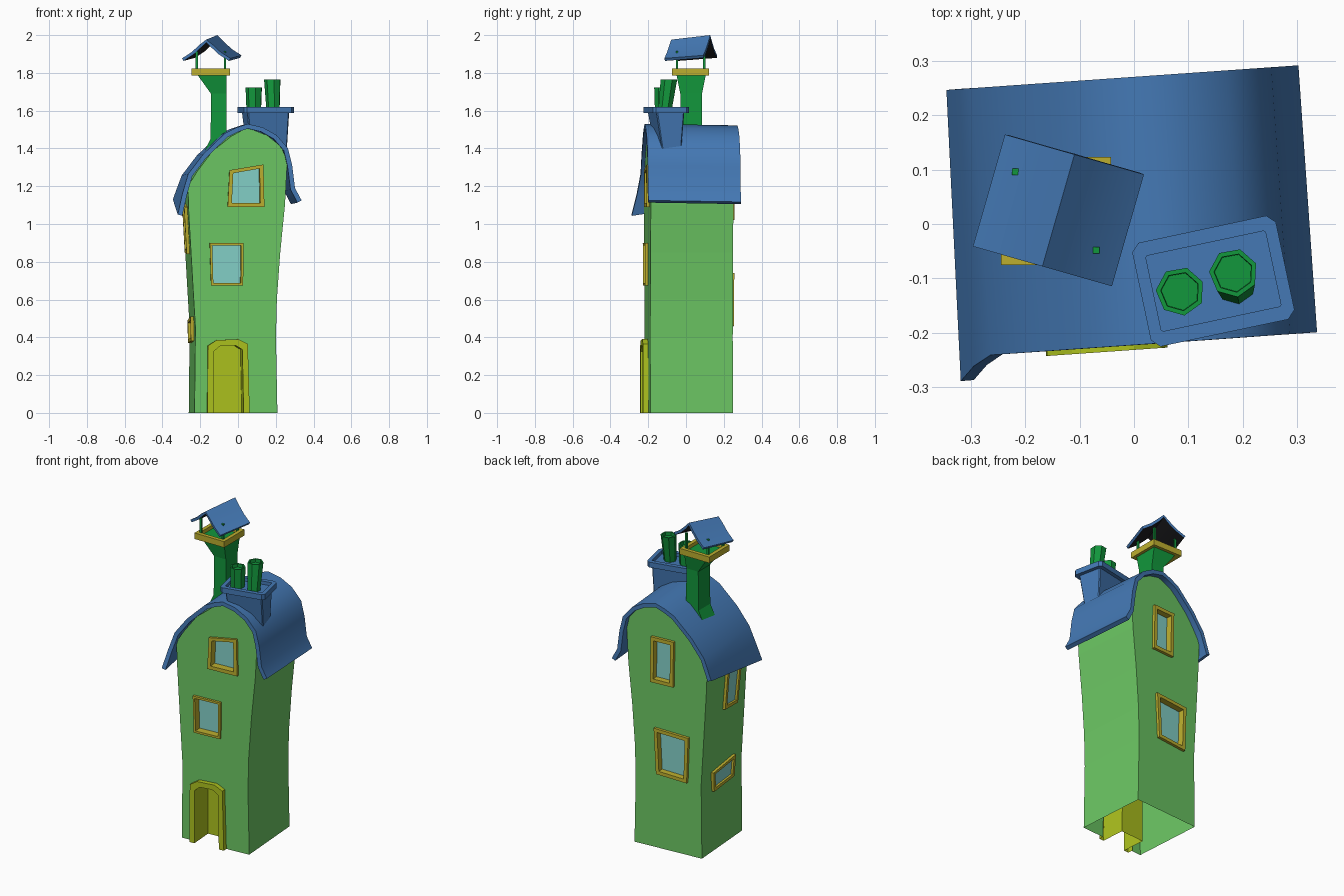
import bpy, bmesh, math
from mathutils import Matrix, Vector

if "Cube" in bpy.data.objects:
    bpy.data.objects.remove(bpy.data.objects["Cube"])

def mat(name, c):
    m = bpy.data.materials.new(name)
    m.diffuse_color = (*c, 1)
    m.use_nodes = True
    m.node_tree.nodes["Principled BSDF"].inputs["Base Color"].default_value = m.diffuse_color
    return m

WALL = mat("light_green", (.15, .57, .126))
BLUE = mat("roof_blue", (.058, .19, .46))
GREEN = mat("chimney_green", (.006, .31, .045))
YELLOW = mat("frame_yellow", (.51, .43, .028))
DOOR = mat("door_chartreuse", (.42, .54, .013))
GLASS = mat("window_glass", (.23, .64, .58))
DARK = mat("dark_underside", (.012, .012, .014))

TWIST = Matrix.Rotation(math.radians(4), 4, 'Z')   # the house stands slightly turned
FRONT, BACK = -.203, .235

def finish(name, bm, mats, matrix=None, recalc=True):
    if recalc:
        bmesh.ops.recalc_face_normals(bm, faces=bm.faces[:])
    me = bpy.data.meshes.new(name)
    bm.to_mesh(me)
    bm.free()
    if matrix:
        me.transform(matrix)
    for m in mats:
        me.materials.append(m)
    ob = bpy.data.objects.new(name, me)
    bpy.context.collection.objects.link(ob)
    return ob

def loft(name, loops, mats, matrix=None, closed=True, cap0=True, cap1=True, cap_mat=0):
    """Skin a list of equal point loops, with optional end caps."""
    bm = bmesh.new()
    rows = [[bm.verts.new(p) for p in l] for l in loops]
    n = len(rows[0])
    for a, b in zip(rows, rows[1:]):
        for i in range(n if closed else n - 1):
            j = (i + 1) % n
            bm.faces.new((a[i], a[j], b[j], b[i]))
    if cap0:
        bm.faces.new(rows[0][::-1])
    if cap1:
        bm.faces.new(rows[-1]).material_index = cap_mat
    return finish(name, bm, mats, matrix)

def sheet(name, front, back, thick, mats, matrix, under=0):
    """Curved roof sheet between a front and a back profile, thickened inward."""
    bm = bmesh.new()
    f = [bm.verts.new(p) for p in front]
    b = [bm.verts.new(p) for p in back]
    for i in range(len(f) - 1):
        bm.faces.new((f[i], b[i], b[i + 1], f[i + 1]))
    ob = finish(name, bm, mats, matrix, recalc=False)
    s = ob.modifiers.new("thickness", 'SOLIDIFY')
    s.thickness, s.offset, s.material_offset = thick, -1, under
    bpy.ops.object.select_all(action='DESELECT')
    ob.select_set(True)
    bpy.context.view_layer.objects.active = ob
    bpy.ops.object.convert(target='MESH')
    bpy.ops.object.shade_smooth_by_angle(angle=math.radians(35))
    return ob

# ---- openings: outlines in wall coordinates (u, z)
front_windows = [[(-.06, 1.285), (.12, 1.315), (.125, 1.09), (-.07, 1.09)],
                 [(-.165, .90), (.015, .90), (.012, .675), (-.158, .675)]]
back_windows = [[(-.07, 1.30), (.08, 1.30), (.085, 1.02), (-.065, 1.02)],
                [(-.165, .73), (.06, .74), (.045, .46), (-.155, .45)]]
left_windows = [[(-.12, 1.09), (.03, 1.11), (.04, .85), (-.10, .84)],
                [(-.11, .51), (.13, .49), (.12, .37), (-.10, .38)]]
door = [(-.178, 0), (-.176, .355), (-.13, .385), (-.015, .39), (.036, .365), (.046, 0)]

# ---- house body: bulging profile, gables filled around the openings, open bottom
right = [(.195, 0), (.187, .4), (.192, .6), (.21, .85), (.235, 1.1), (.247, 1.33)]
arch = [(.215, 1.41), (.14, 1.47), (.035, 1.51), (-.05, 1.465), (-.15, 1.385), (-.23, 1.28)]
left = [(-.28, 1.2), (-.275, 1.05), (-.252, .65), (-.24, .45), (-.245, 0)]
profile = right + arch + left

bm = bmesh.new()
for y, holes, notch in ((FRONT, front_windows, door), (BACK, back_windows, [])):
    edges = []
    for loop in [profile + notch] + holes:
        vs = [bm.verts.new((x, y, z)) for x, z in loop]
        edges += [bm.edges.new((vs[i - 1], vs[i])) for i in range(len(vs))]
    bmesh.ops.triangle_fill(bm, use_beauty=True, edges=edges, normal=(0, 1, 0))
for a, b in zip(profile, profile[1:]):
    bm.faces.new([bm.verts.new(p) for p in ((a[0], FRONT, a[1]), (a[0], BACK, a[1]),
                                            (b[0], BACK, b[1]), (b[0], FRONT, b[1]))])
bmesh.ops.remove_doubles(bm, verts=bm.verts[:], dist=.0005)
finish("house_body", bm, [WALL], TWIST)

# ---- window and door frames
def opening(name, pts, margin, place, out, recess, mats, is_door=False):
    us, zs = [p[0] for p in pts], [p[1] for p in pts]
    cu, w, h = (min(us) + max(us)) / 2, max(us) - min(us), max(zs) - min(zs)
    cz = 0 if is_door else (min(zs) + max(zs)) / 2
    su, sz = 1 - 2 * margin / w, 1 - (1 if is_door else 2) * margin / h
    inner = [(cu + (u - cu) * su, cz + (z - cz) * sz) for u, z in pts]
    loops = [[place(u, z, d) for u, z in l] for l, d in
             ((pts, -.005), (pts, out), (inner, out), (inner, recess))]
    loft(name, loops, mats, TWIST, closed=not is_door, cap0=False, cap_mat=len(mats) - 1)

def on_front(u, z, d):
    return (u, FRONT - d, z)

def on_back(u, z, d):
    return (u, BACK + d, z)

def on_left(u, z, d):
    return (-.241 - .058 * max(0, z - .45) - d, u, z)

for i, p in enumerate(front_windows):
    opening(f"front_window_{i + 1}", p, (.022, .013)[i], on_front, .015, -.03, [YELLOW, GLASS])
for i, p in enumerate(back_windows):
    opening(f"back_window_{i + 1}", p, .022, on_back, .017, -.02, [YELLOW, GLASS])
for i, p in enumerate(left_windows):
    opening(f"left_window_{i + 1}", p, .02, on_left, .016, .003, [YELLOW, GLASS])
opening("door", door, .032, on_front, .028, -.12, [DOOR], True)

# ---- main roof: curved sheet with flared eaves, front left corner dips forward
roof = [(.322, 1.125), (.287, 1.19), (.272, 1.31), (.25, 1.40), (.19, 1.47), (.115, 1.512),
        (.035, 1.53), (-.025, 1.51), (-.085, 1.48), (-.2, 1.37), (-.28, 1.265)]
rf = [(x, -.222, z) for x, z in roof] + [(-.312, -.24, 1.16), (-.338, -.266, 1.05)]
rb = [(x, .27, z - .008) for x, z in roof] + [(-.305, .27, 1.19), (-.327, .27, 1.13)]
sheet("main_roof", rf, rb, .025, [BLUE], TWIST)

# ---- tall green chimney with a flared head
def box_loop(x0, x1, y0, y1, z):
    return [(x0, y0, z), (x1, y0, z), (x1, y1, z), (x0, y1, z)]

loft("tall_chimney", [box_loop(-.21, -.06, -.03, .085, 1.32), box_loop(-.145, -.06, -.03, .085, 1.45),
                      box_loop(-.143, -.062, -.03, .085, 1.69), box_loop(-.215, -.06, -.05, .105, 1.79)],
     [GREEN])
loft("chimney_tray", [box_loop(-.245, -.042, -.075, .123, 1.785), box_loop(-.245, -.042, -.075, .123, 1.822),
                      box_loop(-.222, -.065, -.052, .1, 1.822), box_loop(-.222, -.065, -.052, .1, 1.80)],
     [YELLOW, GREEN], cap_mat=1)
for i, (x, y) in enumerate(((-.218, -.048), (-.069, -.048), (-.218, .096), (-.069, .096))):
    loft(f"cap_post_{i + 1}", [box_loop(x - .006, x + .006, y - .006, y + .006, z) for z in (1.80, 1.915)],
         [GREEN])

# ---- little cap roof, turned and rising to the back
half = [(.133, 1.885), (.08, 1.918), (.035, 1.958)]
cap = half + [(0, 1.984)] + [(-x, z) for x, z in reversed(half)]
turn = Matrix.Translation((-.139, .025, 0)) @ Matrix.Rotation(math.radians(-16), 4, 'Z')
sheet("cap_roof", [(x, -.107, z - .008) for x, z in cap],
      [(x, .107, z + (.016 if x == 0 else .008)) for x, z in cap], .016, [BLUE, DARK], turn, under=1)

# ---- wide blue chimney with a recessed top
def chamfered(w, d, z, c, dx=0, dy=0):
    w, d = w / 2, d / 2
    pts = [(w - c, -d), (w, -d + c), (w, d - c), (w - c, d),
           (-w + c, d), (-w, d - c), (-w, -d + c), (-w + c, -d)]
    return [(x + dx, y + dy, z) for x, y in pts]

wide = Matrix.Translation((.146, -.105, 0)) @ Matrix.Rotation(math.radians(12), 4, 'Z')
loft("wide_chimney", [chamfered(.19, .09, 1.34, .004, .01, .01), chamfered(.225, .15, 1.587, .006),
                      chamfered(.27, .195, 1.587, .015), chamfered(.27, .195, 1.62, .015),
                      chamfered(.225, .142, 1.62, .003), chamfered(.225, .142, 1.60, .003)],
     [BLUE], wide)

# ---- two seven-sided chimney pots
def ring(c, r, n=7):
    return [(c[0] + r * math.cos(2 * math.pi * i / n + .4),
             c[1] + r * math.sin(2 * math.pi * i / n + .4), c[2]) for i in range(n)]

for name, base, top, r0 in (("short_pot", (.085, -.125, 1.595), (.085, -.124, 1.722), .040),
                            ("tall_pot", (.187, -.112, 1.595), (.183, -.09, 1.765), .036)):
    low = (top[0], top[1], top[2] - .02)
    loft(name, [ring(base, r0), ring(top, .045), ring(top, .036), ring(low, .035)], [GREEN])
